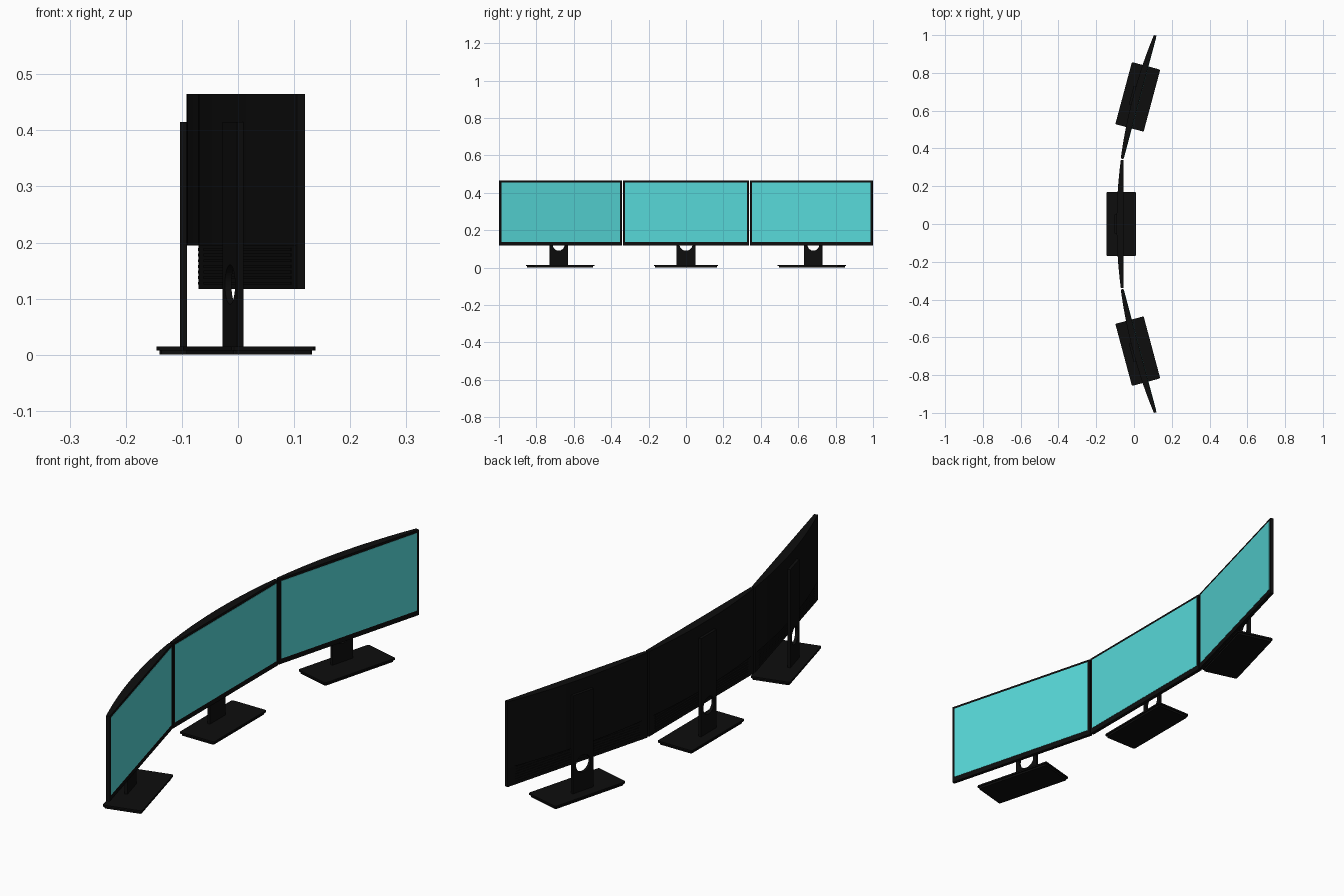
import bpy, bmesh, math
from mathutils import Matrix, Vector

cube = bpy.data.objects.get("Cube")
if cube:
    bpy.data.objects.remove(cube, do_unlink=True)


def material(name, color):
    mat = bpy.data.materials.new(name)
    mat.use_nodes = True
    mat.diffuse_color = (*color, 1)
    mat.node_tree.nodes["Principled BSDF"].inputs["Base Color"].default_value = (*color, 1)
    return mat


BLACK = material("black plastic", (0.004, 0.004, 0.004))
TEAL = material("teal screen", (0.095, 0.69, 0.69))

# Placement of each monitor: position and turn about z (screens face +x)
PLACES = {
    "center": ((-0.0675, 0, 0), 0),
    "back": ((0.02, 0.673, 0), -15),
    "front": ((0.02, -0.673, 0), 15),
}
WIDTH, BOTTOM, TOP = 0.676, 0.117, 0.465
FRONT, REAR, BULGE = 0.012, -0.0025, -0.0245


def add_box(bm, low, high):
    low, high = Vector(low), Vector(high)
    size = Matrix.Diagonal((*(high - low), 1))
    bmesh.ops.create_cube(bm, size=1, matrix=Matrix.Translation((low + high) / 2) @ size)


def extrude_outline(bm, points, z0, z1):
    face = bm.faces.new([bm.verts.new((x, y, z0)) for x, y in points])
    top = bmesh.ops.extrude_face_region(bm, geom=[face])["geom"]
    verts = [v for v in top if isinstance(v, bmesh.types.BMVert)]
    bmesh.ops.translate(bm, verts=verts, vec=(0, 0, z1 - z0))
    bmesh.ops.recalc_face_normals(bm, faces=bm.faces)


def finish(name, bm, mat):
    mesh = bpy.data.meshes.new(name)
    bm.to_mesh(mesh)
    bm.free()
    mesh.materials.append(mat)
    obj = bpy.data.objects.new(name, mesh)
    bpy.context.collection.objects.link(obj)
    return obj


def activate(obj):
    bpy.ops.object.select_all(action="DESELECT")
    obj.select_set(True)
    bpy.context.view_layer.objects.active = obj


parts = []

# Flat front housing with bezel
bm = bmesh.new()
add_box(bm, (REAR, -WIDTH / 2, BOTTOM), (FRONT, WIDTH / 2, TOP))
parts.append(finish("housing", bm, BLACK))

# Screen panel, set a hair proud of the bezel
bm = bmesh.new()
add_box(bm, (FRONT - 0.001, -WIDTH / 2 + 0.011, 0.138), (FRONT + 0.001, WIDTH / 2 - 0.011, 0.455))
parts.append(finish("screen", bm, TEAL))

# Rear cover, bowed in plan and ending above the vents
bm = bmesh.new()
arc = []
for i in range(25):
    t = i / 12 - 1
    arc.append((REAR + (BULGE - REAR) * (1 - t * t), t * WIDTH / 2))
extrude_outline(bm, arc, 0.195, TOP)
cover = finish("rear_cover", bm, BLACK)
activate(cover)
bpy.ops.object.shade_smooth_by_angle(angle=math.radians(30))
parts.append(cover)

# Horizontal vent slats on the lower rear
bm = bmesh.new()
for i in range(7):
    z = 0.125 + i * 0.01
    add_box(bm, (REAR - 0.0015, -0.3, z), (REAR + 0.001, 0.3, z + 0.005))
parts.append(finish("vent_slats", bm, BLACK))

# Upright stand plate with a round cable hole
bm = bmesh.new()
add_box(bm, (-0.0355, -0.05, 0.012), (BULGE + 0.001, 0.05, 0.415))
stand = finish("stand", bm, BLACK)
bm = bmesh.new()
bmesh.ops.create_cone(bm, cap_ends=True, segments=40, radius1=0.035, radius2=0.035, depth=0.1,
                      matrix=Matrix.Translation((-0.03, 0, 0.125)) @ Matrix.Rotation(math.pi / 2, 4, "Y"))
cutter = finish("hole_cutter", bm, BLACK)
cutter.hide_render = True
cut = stand.modifiers.new("cable hole", "BOOLEAN")
cut.operation = "DIFFERENCE"
cut.object = cutter
activate(stand)
bpy.ops.object.modifier_apply(modifier=cut.name)
bpy.data.objects.remove(cutter, do_unlink=True)
parts.append(stand)


# Foot: a top plate over a slightly smaller pad, with clipped corners
def foot_outline(half_x, half_y, clip=0.004):
    quarter = [(half_x, half_y - clip), (half_x - clip, half_y)]
    half = quarter + [(-x, y) for x, y in reversed(quarter)]
    return half + [(-x, -y) for x, y in half]


for name, inset, z0, z1 in (("foot_plate", 0, 0.008, 0.015), ("foot_pad", 0.005, 0, 0.008)):
    bm = bmesh.new()
    extrude_outline(bm, foot_outline(0.0775 - inset, 0.17 - inset), z0, z1)
    parts.append(finish(name, bm, BLACK))

# Repeat the finished parts for all three monitors
for part in parts:
    base_name = part.name
    for place, (position, angle) in PLACES.items():
        obj = part if place == "center" else part.copy()
        if obj is not part:
            bpy.context.collection.objects.link(obj)
        obj.name = f"{base_name}_{place}"
        obj.matrix_world = Matrix.Translation(position) @ Matrix.Rotation(math.radians(angle), 4, "Z")
